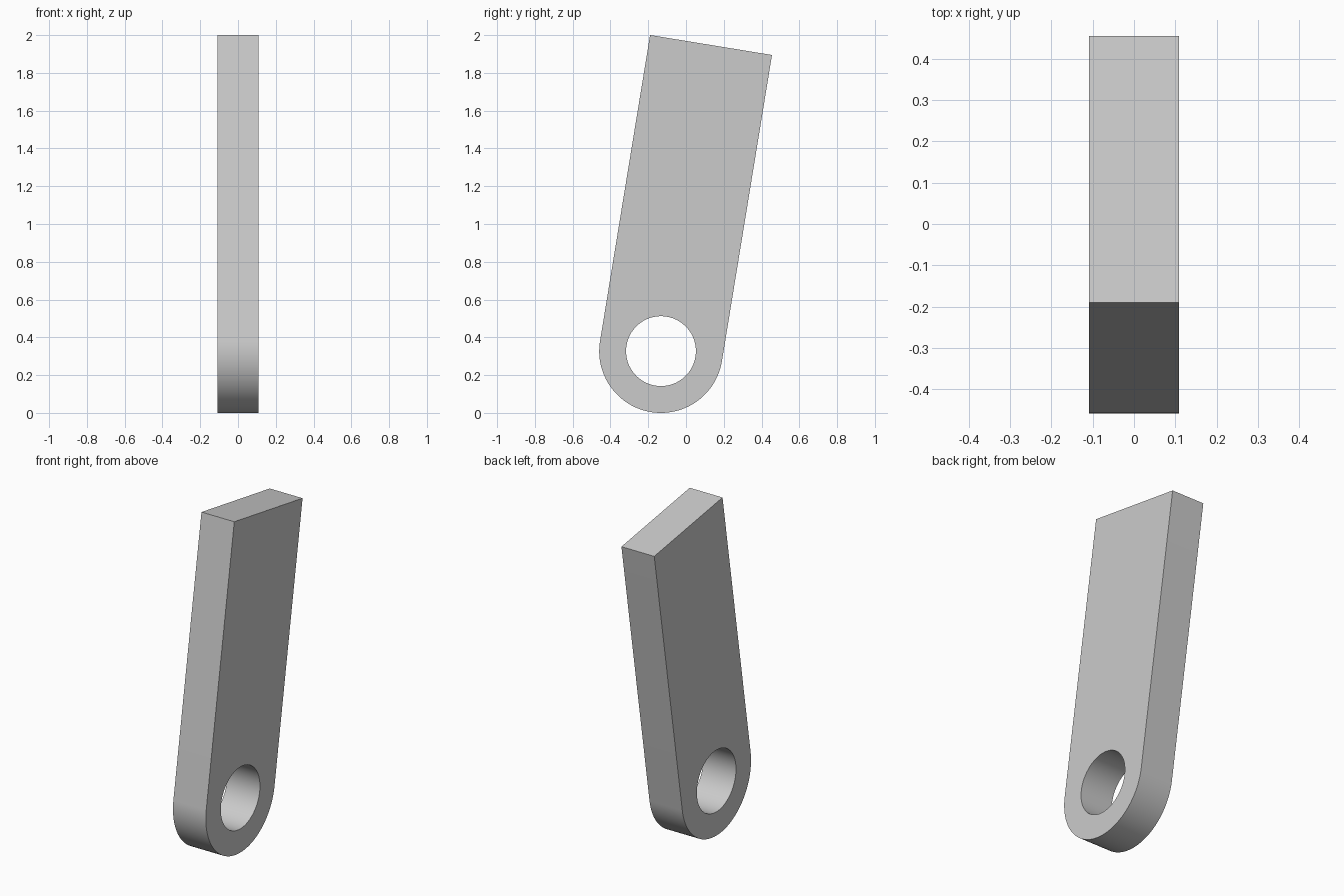
import bpy
import bmesh
from math import atan2, cos, sin, pi, radians
from mathutils import Vector

cube = bpy.data.objects.get("Cube")
if cube:
    bpy.data.objects.remove(cube, do_unlink=True)

THICKNESS = 0.217
OUTER_R, HOLE_R = 0.327, 0.185
PIVOT = Vector((0, -0.1325, OUTER_R))
TOP_MID = Vector((0, 0.1325, 1.9475))
SEGMENTS = 64
axis = TOP_MID - PIVOT
side = Vector((0, axis.z, -axis.y)).normalized()
start = atan2(side.z, side.y)


def arc(radius, sweep, count):
    """Points clockwise around the pivot, starting at the back side."""
    angles = [start - sweep * i / SEGMENTS for i in range(count)]
    return [PIVOT + radius * Vector((0, cos(a), sin(a))) for a in angles]


def loop(bm, points):
    verts = [bm.verts.new(p) for p in points]
    return [bm.edges.new((v, verts[i - 1])) for i, v in enumerate(verts)]


# Bar outline with rounded lower end, and the round pivot hole
outline = arc(OUTER_R, pi, SEGMENTS + 1)
outline += [TOP_MID - side * OUTER_R, TOP_MID + side * OUTER_R]
bm = bmesh.new()
edges = loop(bm, outline) + loop(bm, arc(HOLE_R, 2 * pi, SEGMENTS))
bmesh.ops.triangle_fill(bm, edges=edges, use_beauty=True)

# Thicken the plate evenly about the centre plane
bmesh.ops.translate(bm, verts=bm.verts[:], vec=(-THICKNESS / 2, 0, 0))
result = bmesh.ops.extrude_face_region(bm, geom=bm.faces[:], use_keep_orig=True)
moved = [g for g in result["geom"] if isinstance(g, bmesh.types.BMVert)]
bmesh.ops.translate(bm, verts=moved, vec=(THICKNESS, 0, 0))
bmesh.ops.recalc_face_normals(bm, faces=bm.faces[:])

mesh = bpy.data.meshes.new("link_bar")
bm.to_mesh(mesh)
bm.free()
link_bar = bpy.data.objects.new("link_bar", mesh)
bpy.context.collection.objects.link(link_bar)

# Plain grey finish
grey = bpy.data.materials.new("light_grey")
grey.use_nodes = True
colour = (0.6, 0.6, 0.6, 1)
grey.diffuse_color = colour
grey.node_tree.nodes["Principled BSDF"].inputs["Base Color"].default_value = colour
mesh.materials.append(grey)

bpy.ops.object.select_all(action="DESELECT")
link_bar.select_set(True)
bpy.context.view_layer.objects.active = link_bar
bpy.ops.object.shade_smooth_by_angle(angle=radians(30))
